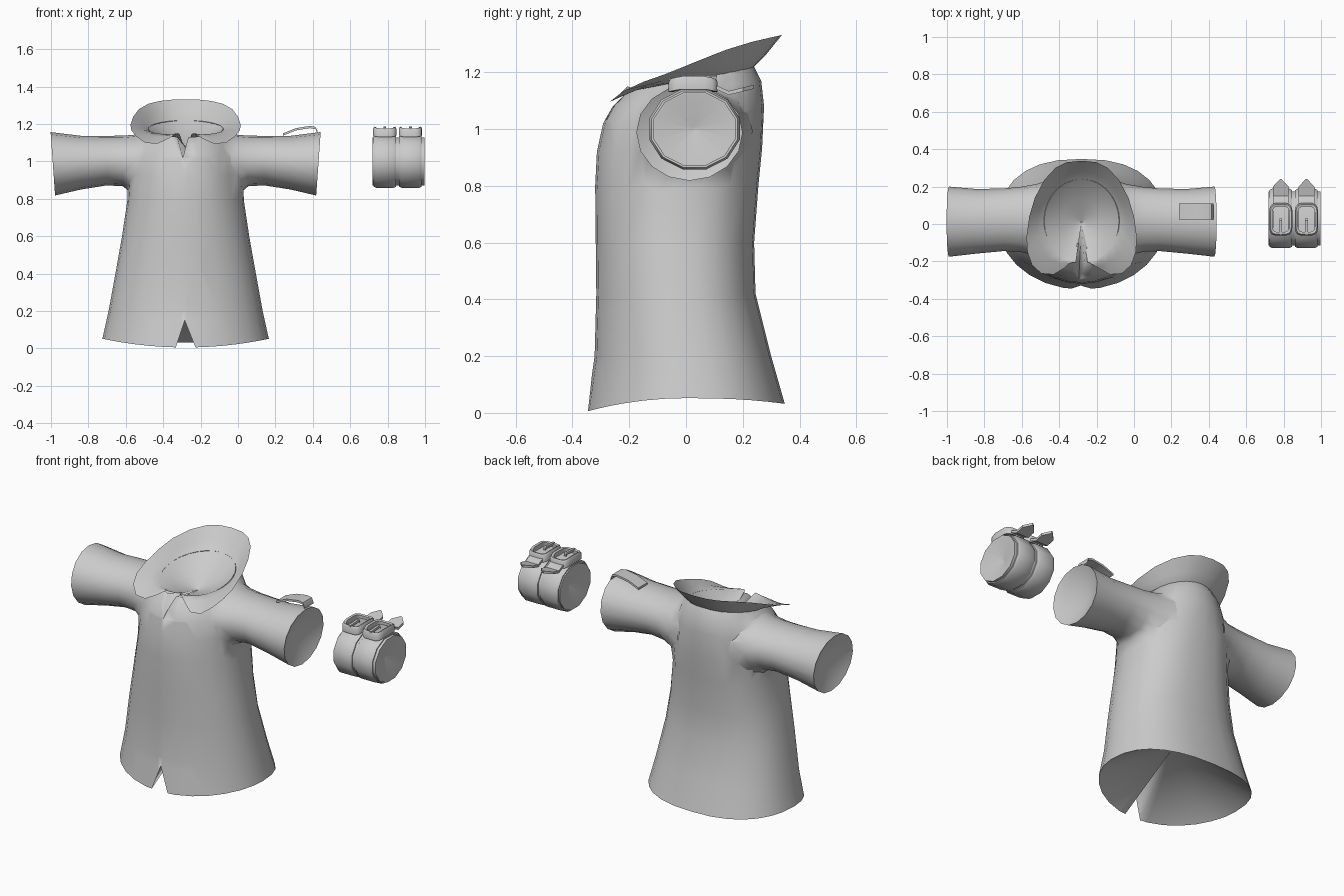
import bpy, bmesh, math
from mathutils import Vector

if "Cube" in bpy.data.objects:
    bpy.data.objects.remove(bpy.data.objects["Cube"])

CX = -0.28  # centre line of the coat
grey = bpy.data.materials.new("cloth grey")
grey.diffuse_color = (0.6, 0.6, 0.6, 1)
grey.use_nodes = True
grey.node_tree.nodes["Principled BSDF"].inputs["Base Color"].default_value = grey.diffuse_color
spare = bpy.data.materials.new("opening")


def interp(table, v):
    for (a, p), (b, q) in zip(table, table[1:]):
        if v <= b:
            return p + (q - p) * max(0, (v - a) / (b - a))
    return table[-1][1]


def finish(name, bm, angle=60, mats=(grey,)):
    me = bpy.data.meshes.new(name)
    bm.to_mesh(me)
    bm.free()
    ob = bpy.data.objects.new(name, me)
    bpy.context.collection.objects.link(ob)
    for m in mats:
        me.materials.append(m)
    bpy.ops.object.select_all(action='DESELECT')
    ob.select_set(True)
    bpy.context.view_layer.objects.active = ob
    bpy.ops.object.shade_smooth_by_angle(angle=math.radians(angle))
    return ob


def loft(rings, closed=True, caps=False, loop=False):
    bm = bmesh.new()
    vs = [[bm.verts.new(p) for p in r] for r in rings]
    n = len(vs[0])
    pairs = list(zip(vs, vs[1:])) + ([(vs[-1], vs[0])] if loop else [])
    for a, b in pairs:
        for i in range(n if closed else n - 1):
            j = (i + 1) % n
            bm.faces.new((a[i], a[j], b[j], b[i]))
    if caps:
        for r in (vs[0], vs[-1]):
            bm.faces.new(r).material_index = 1
    bmesh.ops.recalc_face_normals(bm, faces=bm.faces)
    return bm


# torso: rings of (front z, back z, half width, front y, back y)
def torso_ring(zf, zb, rx, yf, yb, hem=False, n=28):
    pts = []
    for i in range(n):
        t = 2 * math.pi * i / n
        c, s = math.cos(t), math.sin(t)
        z = zf + (zb - zf) * (s + 1) / 2
        if hem:
            z = 0.052 - (0.047 if s < 0 else 0.02) * s * s
        if s > 0 and zf < 1:  # fuller back corners
            c, s = math.copysign(abs(c) ** .83, c), s ** .83
        y = (yf + yb) / 2 + (yb - yf) / 2 * s
        pts.append((CX + rx * c, y, z))
    return pts


torso = finish("coat_body", loft([
    torso_ring(0, 0, .445, -.35, .348, True),
    torso_ring(.2, .2, .412, -.322, .30),
    torso_ring(.42, .42, .372, -.316, .245),
    torso_ring(.6, .6, .34, -.318, .24),
    torso_ring(.8, .8, .312, -.32, .255),
    torso_ring(.92, .93, .30, -.314, .268),
    torso_ring(1.02, 1.08, .285, -.292, .275),
    torso_ring(1.08, 1.17, .25, -.258, .265),
    torso_ring(1.13, 1.22, .20, -.21, .24)], caps=True), mats=(grey, spare))


# sleeves: (distance from centre, low z, high z, front y, back y)
def sleeve_ring(side, d, z0, z1, y0, y1, n=16):
    pts = []
    for i in range(n):
        t = 2 * math.pi * i / n
        z = (z0 + z1) / 2 + (z1 - z0) / 2 * math.sin(t)
        y = (y0 + y1) / 2 + (y1 - y0) / 2 * math.cos(t)
        x = d + (0.012 * math.sin(t) if d > .7 else 0)
        pts.append((CX + side * x, y, z))
    return pts


for side in (1, -1):
    sl = finish("sleeve_cutter", loft([
        sleeve_ring(side, .17, .83, 1.155, -.19, .235),
        sleeve_ring(side, .27, .852, 1.147, -.168, .215),
        sleeve_ring(side, .33, .866, 1.142, -.152, .203),
        sleeve_ring(side, .42, .872, 1.137, -.145, .19),
        sleeve_ring(side, .56, .85, 1.137, -.158, .187),
        sleeve_ring(side, .71, .818, 1.157, -.175, .2)], caps=True), mats=(grey, spare))
    mod = torso.modifiers.new("join", 'BOOLEAN')
    mod.operation, mod.solver, mod.object = 'UNION', 'EXACT', sl
    bpy.context.view_layer.objects.active = torso
    bpy.ops.object.modifier_apply(modifier=mod.name)
    bpy.data.objects.remove(sl)

# open hem, neck and sleeve ends, then soften the armholes
bm = bmesh.new()
bm.from_mesh(torso.data)
bmesh.ops.delete(bm, geom=[f for f in bm.faces if f.material_index == 1], context='FACES')


def armhole():
    return [v for v in bm.verts if .2 < abs(v.co.x - CX) < .36 and v.co.z > .75
            and not v.is_boundary]


bmesh.ops.remove_doubles(bm, verts=armhole(), dist=.022)
bmesh.ops.triangulate(bm, faces=[f for f in bm.faces if len(f.verts) > 4])
for _ in range(3):
    bmesh.ops.smooth_vert(bm, verts=armhole(), factor=.3,
                          use_axis_x=True, use_axis_y=True, use_axis_z=True)


def cut(point, normal, z0, z1):
    fs = [f for f in bm.faces if f.calc_center_median().y < -.17
          and any(z0 <= v.co.z <= z1 for v in f.verts)
          and abs(f.calc_center_median().x - CX) < .15]
    geom = fs + list({e for f in fs for e in f.edges}) + list({v for f in fs for v in f.verts})
    bmesh.ops.bisect_plane(bm, geom=geom, plane_co=point, plane_no=normal)


def wedge(apex, left, right, z0, z1):
    a = Vector((apex[0], 0, apex[1]))
    normals = []
    for x, z in (left, right):
        d = Vector((x, 0, z)) - a
        no = Vector((d.z, 0, -d.x))
        normals.append(no if no.x > 0 else -no)
    cut(a, (0, 0, 1), z0, z1)
    for no in normals:
        cut(a, no, z0, z1)
    up = left[1] > apex[1]
    dead = []
    for f in bm.faces:
        c = f.calc_center_median()
        p = Vector((c.x, 0, c.z)) - a
        if c.y < -.15 and (p.z > 0) == up and p.dot(normals[0]) > 0 and p.dot(normals[1]) < 0:
            dead.append(f)
    bmesh.ops.delete(bm, geom=dead, context='FACES')


# front slit, neck notch and front seam
wedge((-.285, .15), (-.335, 0), (-.225, 0), -1, .3)
wedge((-.295, 1.02), (-.33, 1.15), (-.26, 1.15), .9, 1.3)
cut((-.303, 0, 0), (1, 0, 0), .14, 1.05)

# linings: each opening closes inward to a point
rims = [e for e in bm.edges if e.is_boundary]


def lining(tip, test):
    v = bm.verts.new(tip)
    for e in rims:
        if all(test(p.co) for p in e.verts):
            bm.faces.new((e.verts[0], e.verts[1], v))


lining((CX, 0, .29), lambda p: p.z < .16)
lining((CX, .01, 1.075), lambda p: p.z > 1 and abs(p.x - CX) < .075 and p.y < 0)
lining((CX + .63, .012, .988), lambda p: p.x > CX + .6)
lining((CX - .63, .012, .988), lambda p: p.x < CX - .6)
bmesh.ops.recalc_face_normals(bm, faces=bm.faces)
seam = [e for e in bm.edges if all(abs(v.co.x + .303) < 1e-4 and v.co.y < -.2
                                   and .14 < v.co.z < 1.03 for v in e.verts)]
bmesh.ops.split_edges(bm, edges=seam)
bm.to_mesh(torso.data)
bm.free()
torso.data.materials.pop(index=1)
bpy.data.materials.remove(spare)
bpy.context.view_layer.objects.active = torso
torso.select_set(True)
bpy.ops.object.shade_smooth_by_angle(angle=math.radians(85))

# collar: half outline from back to the front wing tips, running down into a neck bowl
rim = [(0, .338), (.08, .33), (.14, .30), (.2, .235), (.25, .14), (.28, .04), (.295, -.07),
       (.29, -.15), (.265, -.22), (.215, -.265), (.15, -.27), (.09, -.235), (.055, -.205)]
rise = [(-.27, 1.095), (-.2, 1.15), (-.1, 1.183), (0, 1.222), (.1, 1.265), (.2, 1.30), (.34, 1.332)]
outer, mid, inner, deep, tip = [], [], [], [], []
for i, (x, y) in enumerate(rim):
    t = math.pi * i / (len(rim) - 1) * .95
    c, s = math.cos(t), math.sin(t)
    nx, ny, nz = .2 * s, .015 + .225 * c, 1.183 + .037 * c - .012 * s
    z = interp(rise, y)
    outer.append((x, y, z))
    mid.append((nx * .6 + x * .4, ny * .6 + y * .4, nz * .6 + z * .4 + .006 - .012 * max(0, c)))
    inner.append((nx, ny, nz))
    deep.append((nx * .55, .01 + .12 * c, 1.118 + .018 * c))
    tip.append((nx * .02, .01 + .004 * c, 1.08))


def both(h):
    return [(CX - x, y, z) for x, y, z in h[:0:-1]] + [(CX + x, y, z) for x, y, z in h]


finish("collar", loft([both(h) for h in (tip, deep, inner, mid, outer)], closed=False), 85)


# wrist cuff: band closed inside, with two raised straps
def tube(name, prof, n=12, loop=True):
    rings = [[(x, .03 + r * math.cos(2 * math.pi * (k + .5) / n),
               1.0 + .89 * r * math.sin(2 * math.pi * (k + .5) / n)) for k in range(n)]
             for x, r in prof]
    finish(name, loft(rings, loop=loop, caps=not loop), 35)


tube("cuff_band", [(.76, .01), (.718, .142), (.718, .15), (.998, .15), (.998, .142), (.956, .01)],
     loop=False)


def ribbon(name, pts, half, cx, thick, tip=False):
    # strip following (y, z) points, optionally ending in a point
    rings = []
    for i, (y, z) in enumerate(pts):
        w = half * (.1 if tip and i == len(pts) - 1 else 1)
        rings.append([(cx - w, y, z), (cx + w, y, z), (cx + w, y, z + thick), (cx - w, y, z + thick)])
    finish(name, loft(rings, caps=True), 30)


for cx in (.785, .922):
    tube("cuff_strap", [(cx - .06, .14), (cx - .06, .157), (cx - .045, .165),
                        (cx + .045, .165), (cx + .06, .157), (cx + .06, .14)])
    # buckle frame: rounded rectangle swept with a bevelled section
    rings = []
    for k in range(16):
        t = 2 * math.pi * (k + .5) / 16
        c, s = (math.copysign(abs(v) ** .45, v) for v in (math.cos(t), math.sin(t)))
        bow = 1.155 - .012 * s * s
        rings.append([(cx + a * c, .025 + b * s, bow + h) for a, b, h in
                      ((.046, .068, -.012), (.063, .087, -.012), (.063, .087, .022),
                       (.057, .08, .034), (.046, .068, .03))])
    finish("buckle", loft(rings, loop=True), 40)
    ribbon("buckle_prong", [(-.06, 1.166), (.02, 1.172), (.03, 1.165)], .007, cx, .014)
    ribbon("strap_tail", [(-.05, 1.143), (.1, 1.143), (.15, 1.12), (.2, 1.132), (.24, 1.142)],
           .042, cx, .014, True)

# sleeve tab: folded strip on top of one sleeve end
path = [(.24, 1.138), (.31, 1.166), (.385, 1.178), (.415, 1.172), (.425, 1.15)]
finish("sleeve_tab", loft([[(x, .025, z), (x, .11, z), (x, .11, z + .012), (x, .025, z + .012)]
                           for x, z in path], caps=True), 40)
